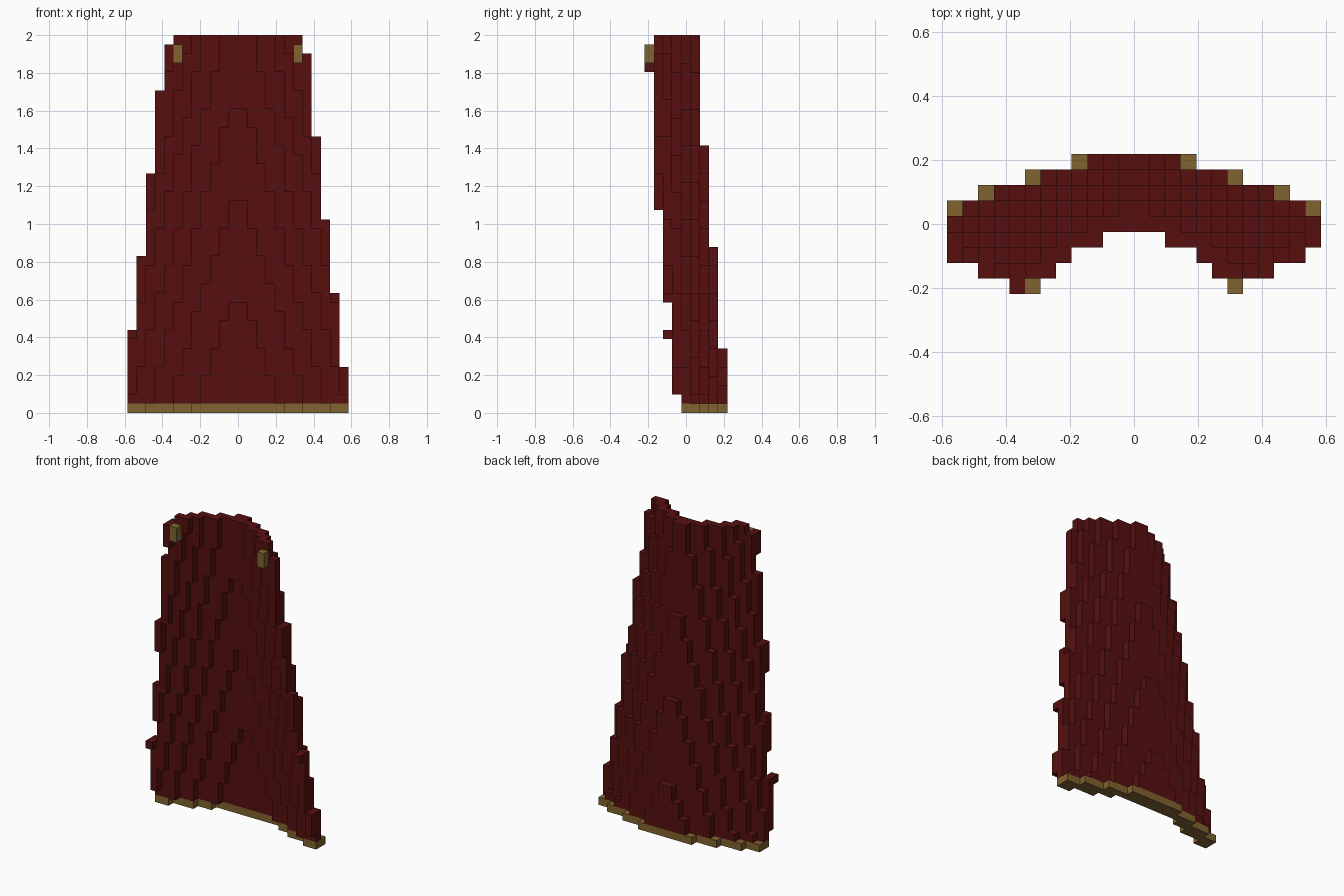
import bpy, bmesh
import math

if "Cube" in bpy.data.objects:
    bpy.data.objects.remove(bpy.data.objects["Cube"])

S = 2 / 41                      # block size
NX, NY, NZ = 24, 9, 41


def material(name, rgb):
    m = bpy.data.materials.new(name)
    m.diffuse_color = (*rgb, 1)
    m.use_nodes = True
    m.node_tree.nodes["Principled BSDF"].inputs["Base Color"].default_value = m.diffuse_color
    return m


RED = material("dark_red_cloth", (0.095, 0.0050, 0.0050))
GOLD = material("dull_gold_trim", (0.215, 0.125, 0.029))

# Heights at which each side of the cloth narrows by one block
LEFT_STEPS = (9, 17, 26, 35, 40)
RIGHT_STEPS = (5, 13, 21, 30, 39)


def cloth_rows(i, z, left):
    """First and last depth row of the curved, leaning cloth."""
    zz = min(z, 39)
    sag = 4.42 * ((i + 0.5) / (12.5 - 0.115 * zz)) ** 1.5
    lean = zz / 11
    front = math.floor(8.05 - lean - sag)
    back = math.floor((8.93 if z == 0 else 8.64) - lean - sag)
    lowest = 0 if left and i == 7 and z >= 35 else 1
    front = min(max(front, lowest), 7)
    return front, max(back, front)


cloth, hem, clasps = set(), set(), set()
for z in range(NZ):
    for left, steps in ((True, LEFT_STEPS), (False, RIGHT_STEPS)):
        half = 12 - sum(z >= s for s in steps)
        for i in range(half):
            x = 11 - i if left else 12 + i
            front, back = cloth_rows(i, z, left)
            for y in range(front, back + 1):
                (hem if z == 0 else cloth).add((x, y, z))

# Shoulder clasps on the front edges
for x in (5, 18):
    for z in (38, 39):
        clasps.add((x, 0, z))
cloth -= clasps
solid = cloth | hem | clasps


def block_object(name, cells, mat):
    """Outer skin of a set of blocks."""
    bm = bmesh.new()
    verts = {}

    def vert(p):
        if p not in verts:
            verts[p] = bm.verts.new(((p[0] - NX / 2) * S, (p[1] - NY / 2) * S, p[2] * S))
        return verts[p]

    for c in sorted(cells):
        for axis in range(3):
            u, v = (axis + 1) % 3, (axis + 2) % 3
            for side in (0, 1):
                n = list(c)
                n[axis] += 2 * side - 1
                if tuple(n) in solid:
                    continue
                ring = []
                for du, dv in ((0, 0), (1, 0), (1, 1), (0, 1)):
                    p = list(c)
                    p[axis] += side
                    p[u] += du
                    p[v] += dv
                    ring.append(vert(tuple(p)))
                bm.faces.new(ring if side else ring[::-1])
    me = bpy.data.meshes.new(name)
    bm.to_mesh(me)
    bm.free()
    me.materials.append(mat)
    ob = bpy.data.objects.new(name, me)
    bpy.context.collection.objects.link(ob)
    return ob


block_object("cape_cloth", cloth, RED)
block_object("cape_hem", hem, GOLD)
block_object("cape_clasps", clasps, GOLD)
